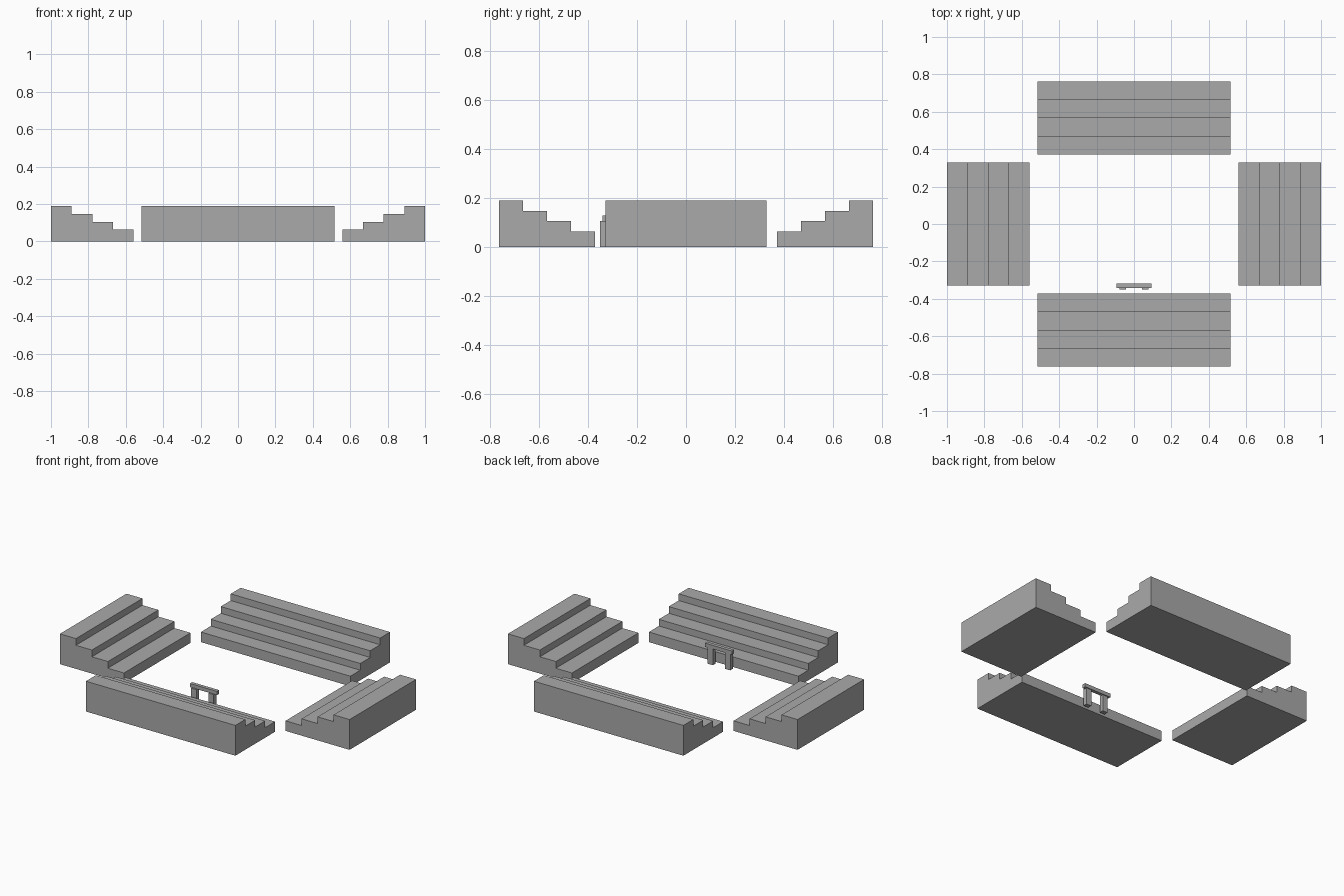
import bpy
from math import radians
from mathutils import Matrix

cube = bpy.data.objects.get("Cube")
if cube:
    bpy.data.objects.remove(cube)

grey = bpy.data.materials.new("plain grey")
grey.use_nodes = True
GREY = (0.4, 0.4, 0.4, 1)
grey.diffuse_color = GREY
grey.node_tree.nodes["Principled BSDF"].inputs["Base Color"].default_value = GREY


def add_mesh(name, verts, faces):
    mesh = bpy.data.meshes.new(name)
    mesh.from_pydata(verts, [], faces)
    mesh.materials.append(grey)
    obj = bpy.data.objects.new(name, mesh)
    bpy.context.collection.objects.link(obj)
    return obj


def extrude_profile(name, profile, half_length, turn=0):
    """Extrude a (depth, z) outline along its length, then turn it about z."""
    n = len(profile)
    verts = [(x, y, z) for x in (-half_length, half_length) for y, z in profile]
    faces = [tuple(reversed(range(n))), tuple(range(n, 2 * n))]
    faces += [(i, (i + 1) % n, n + (i + 1) % n, n + i) for i in range(n)]
    obj = add_mesh(name, verts, faces)
    obj.data.transform(Matrix.Rotation(radians(turn), 4, "Z"))
    return obj


def stair_profile(inner, outer, steps=4, first=0.063, rise=0.042):
    """Outline of a stepped stand climbing from the inner to the outer edge."""
    tread = (outer - inner) / steps
    points = [(outer, 0)]
    for i in reversed(range(steps)):
        z = first + i * rise
        points += [(inner + (i + 1) * tread, z), (inner + i * tread, z)]
    return [(inner, 0)] + points


def box(name, x, y, z):
    """Box spanning the given (low, high) ranges."""
    profile = [(y[0], z[0]), (y[1], z[0]), (y[1], z[1]), (y[0], z[1])]
    obj = extrude_profile(name, profile, (x[1] - x[0]) / 2)
    obj.data.transform(Matrix.Translation(((x[0] + x[1]) / 2, 0, 0)))
    return obj


# Four stepped stands around an open court
long_stand = stair_profile(0.371, 0.763)
side_stand = stair_profile(0.558, 1.0)
extrude_profile("back_stand", long_stand, 0.516)
extrude_profile("front_stand", long_stand, 0.516, 180)
extrude_profile("left_stand", side_stand, 0.328, -90)
extrude_profile("right_stand", side_stand, 0.328, 90)

# Small gate: two posts under a crossbar
for side, x in (("left", 0.06), ("right", -0.06)):
    box(side + "_gate_post", (x - 0.018, x + 0.018), (-0.351, -0.325), (0, 0.106))
box("gate_crossbar", (-0.093, 0.093), (-0.341, -0.319), (0.104, 0.127))
